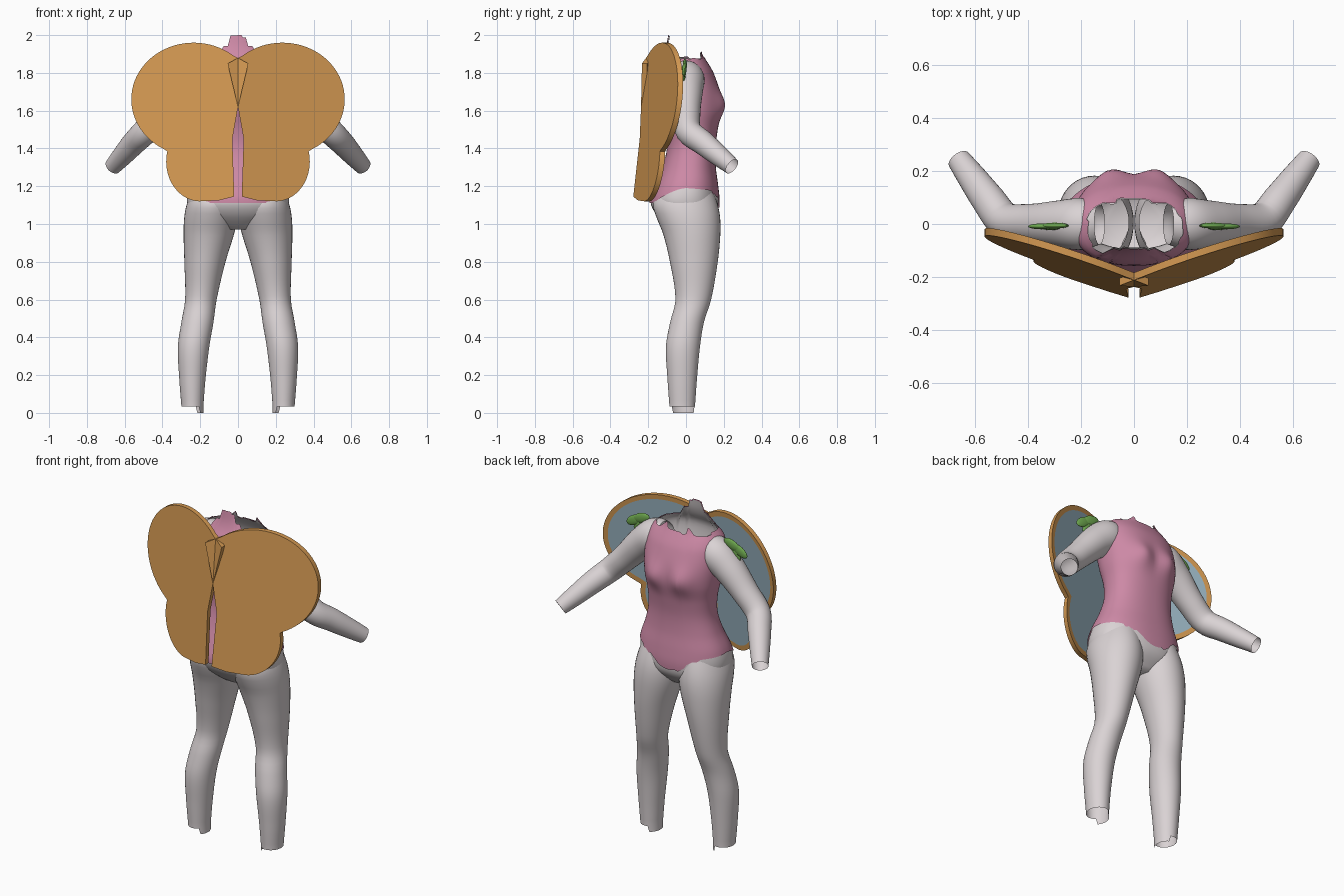
import bpy, bmesh, math, random
from mathutils import Vector

if "Cube" in bpy.data.objects:
    bpy.data.objects.remove(bpy.data.objects["Cube"])

random.seed(4)
PI = math.pi


def material(name, rgb):
    m = bpy.data.materials.new(name)
    m.diffuse_color = (*rgb, 1)
    m.use_nodes = True
    m.node_tree.nodes["Principled BSDF"].inputs["Base Color"].default_value = m.diffuse_color
    return m


SKIN = material("pale_grey", (0.70, 0.65, 0.66))
PINK = material("rose_pink", (0.61, 0.25, 0.38))
ORANGE = material("toasted_orange", (0.66, 0.32, 0.085))
BLUE = material("soft_blue", (0.33, 0.47, 0.55))
GREEN = material("leaf_green", (0.16, 0.40, 0.08))


def interp(table, t):
    """Smooth interpolation of rows (key, values...) at key t."""
    n = len(table)
    t = min(max(t, table[0][0]), table[-1][0])
    i = next((k for k in range(n - 1) if t <= table[k + 1][0]), n - 2)

    def slope(k, c):
        a, b = table[max(k - 1, 0)], table[min(k + 1, n - 1)]
        return (b[c] - a[c]) / (b[0] - a[0])
    p, q = table[i], table[i + 1]
    h = q[0] - p[0]
    u = (t - p[0]) / h
    return [p[c] * (2*u**3 - 3*u**2 + 1) + q[c] * (3*u**2 - 2*u**3)
            + h * (slope(i, c) * (u**3 - 2*u**2 + u) + slope(i + 1, c) * (u**3 - u**2))
            for c in range(1, len(p))]


def finish(name, bm, mats, angle=50):
    bmesh.ops.recalc_face_normals(bm, faces=bm.faces)
    me = bpy.data.meshes.new(name)
    bm.to_mesh(me)
    bm.free()
    for m in mats:
        me.materials.append(m)
    ob = bpy.data.objects.new(name, me)
    bpy.context.collection.objects.link(ob)
    bpy.ops.object.select_all(action='DESELECT')
    ob.select_set(True)
    bpy.context.view_layer.objects.active = ob
    bpy.ops.object.shade_smooth_by_angle(angle=math.radians(angle))
    return ob


def loft(name, rings, mat, cap_start=False):
    """Skin a list of equal closed rings."""
    bm = bmesh.new()
    rows = [[bm.verts.new(p) for p in r] for r in rings]
    n = len(rows[0])
    for a, b in zip(rows, rows[1:]):
        for j in range(n):
            k = (j + 1) % n
            bm.faces.new((a[j], a[k], b[k], b[j]))
    if cap_start:
        bm.faces.new(rows[0])
    return finish(name, bm, [mat])


# Torso profile: height, half width, back y, front y
TORSO = [(0.97, 0.10, -0.07, 0.09), (1.02, 0.20, -0.13, 0.14), (1.06, 0.25, -0.165, 0.165),
         (1.12, 0.270, -0.188, 0.172), (1.2, 0.260, -0.162, 0.165), (1.3, 0.222, -0.12, 0.152),
         (1.4, 0.197, -0.095, 0.150), (1.5, 0.198, -0.10, 0.162), (1.6, 0.215, -0.125, 0.178),
         (1.7, 0.224, -0.145, 0.172), (1.8, 0.222, -0.152, 0.140), (1.85, 0.205, -0.145, 0.112),
         (1.89, 0.165, -0.120, 0.088), (1.94, 0.12, -0.10, 0.082), (2.0, 0.10, -0.088, 0.08)]


def torso_point(a, z, grow):
    w, yb, yf = interp(TORSO, z)
    c, s = math.cos(a), math.sin(a)
    e = 2 / 2.3
    x = (w + grow) * math.copysign(abs(c) ** e, c)
    y = (yb + yf) / 2 + ((yf - yb) / 2 + grow) * math.copysign(abs(s) ** e, s)
    if s > 0:   # bust
        y += 0.032 * s * math.exp(-((abs(x) - 0.095) / 0.065) ** 2 - ((z - 1.63) / 0.07) ** 2)
    return (x, y, z)


N = 96
ANGLES = [2 * PI * j / N for j in range(N)]
JAG = [random.uniform(-1, 1) for _ in range(N // 3)]


def torn(j):
    return JAG[j // 3]


def neckline(j):
    a = ANGLES[j]
    back, front = a - 1.5 * PI, abs(a - 0.5 * PI)
    z = 1.880 + 0.007 * torn(j)
    z += 0.06 * (abs(back) < 0.62) + 0.054 * (abs(back) < 0.33)
    return z + 0.035 * math.exp(-((front - 0.45) / 0.1) ** 2)


def hem(j):
    a = ANGLES[j]
    s, d = math.sin(a), abs(a - 0.5 * PI)
    if s < 0:
        return 1.19 - 0.08 * min(1, -s * 1.15) ** 1.5
    return 1.19 - 0.015 * s - 0.10 * math.exp(-(d / 0.42) ** 2) + 0.016 * torn(j) * (d < 0.7)


def torso_rings(low, high, grow, rows):
    return [[torso_point(a, low(j) + (high(j) - low(j)) * i / rows, grow)
             for j, a in enumerate(ANGLES)] for i in range(rows + 1)]


# Body shell and leotard over it
loft("torso", torso_rings(lambda j: 0.97, lambda j: neckline(j) - 0.004, 0, 48), SKIN, True)
loft("leotard", torso_rings(hem, neckline, 0.006, 44), PINK)

# Leg profile: height, inner x, outer x, back y, front y
LEG = [(0.04, 0.183, 0.300, -0.088, 0.048), (0.18, 0.172, 0.311, -0.098, 0.058),
       (0.35, 0.152, 0.318, -0.106, 0.074), (0.48, 0.130, 0.300, -0.084, 0.095),
       (0.6, 0.113, 0.280, -0.056, 0.133), (0.8, 0.066, 0.284, -0.085, 0.168),
       (0.95, 0.020, 0.288, -0.122, 0.182), (1.04, 0.002, 0.284, -0.158, 0.180),
       (1.11, 0.004, 0.270, -0.174, 0.166), (1.2, 0.02, 0.235, -0.125, 0.135)]
# Arm path: key, centre x, y, z, radius
ARM = [(0.0, 0.13, 0.0, 1.785, 0.078), (0.15, 0.20, 0.0, 1.765, 0.098), (0.3, 0.285, 0.0, 1.70, 0.089),
       (0.5, 0.40, 0.002, 1.58, 0.074), (0.64, 0.49, 0.015, 1.49, 0.069),
       (0.75, 0.55, 0.09, 1.43, 0.064), (0.88, 0.61, 0.172, 1.363, 0.055), (1.0, 0.662, 0.243, 1.305, 0.045)]

# Wing outline in x and z: scalloped upper and lower lobes
wing = [(0.235 + 0.33 * math.cos(t), 1.66 + 0.30 * math.sin(t))
        for t in [math.radians(-62 + 191 * i / 40) for i in range(41)]]
wing += [(-0.055, 1.85), (0.0, 1.62), (0.03, 1.45), (0.02, 1.145), (0.10, 1.125)]
wing += [(0.2 + 0.18 * math.cos(t), 1.33 + 0.21 * math.sin(t))
         for t in [math.radians(-88 + 103 * i / 20) for i in range(21)]]

for side, s in (("left", -1), ("right", 1)):
    # Leg with a torn, open ankle
    rings = []
    for i in range(41):
        z = 0.04 + 1.16 * i / 40
        x0, x1, y0, y1 = interp(LEG, z)
        rings.append([(s * ((x0 + x1) / 2 + (x1 - x0) / 2 * math.cos(a)),
                       (y0 + y1) / 2 + (y1 - y0) / 2 * math.sin(a), z)
                      for a in [2 * PI * k / 40 for k in range(40)]])
    flap = [(x, y, 0.0 if abs(x) < 0.228 and -0.07 < y < 0.042 else 0.034) for x, y, z in rings[0]]
    loft(side + "_leg", [flap] + rings, SKIN)

    # Arm with an open wrist
    rings = []
    for i in range(37):
        t = i / 36
        x, y, z, r = interp(ARM, t)
        b, a = interp(ARM, t + 0.01), interp(ARM, t - 0.01)
        d = (Vector(b[:3]) - Vector(a[:3])).normalized()
        u = d.cross(Vector((0, 1, 0.3))).normalized()
        v = d.cross(u)
        ring = [Vector((x, y, z)) + r * (u * math.cos(k * PI / 16) + v * math.sin(k * PI / 16))
                for k in range(32)]
        rings.append([(s * p.x, p.y, p.z) for p in ring])
    loft(side + "_arm", rings, SKIN)

    # Tilted wing slab with a blue panel set into the body side
    bm = bmesh.new()
    outer = [bm.verts.new((s * x, -0.40 + 0.33 * x + 0.1 * z, z)) for x, z in wing]
    inner = [bm.verts.new(v.co + Vector((0, 0.028, 0))) for v in outer]
    bm.faces.new(outer)
    panel = bm.faces.new(inner)
    for j in range(len(outer)):
        k = (j + 1) % len(outer)
        bm.faces.new((outer[j], outer[k], inner[k], inner[j]))
    bmesh.ops.recalc_face_normals(bm, faces=bm.faces)
    bmesh.ops.inset_region(bm, faces=[panel], thickness=0.028, use_even_offset=True)
    panel.material_index = 1
    finish(side + "_wing", bm, [ORANGE, BLUE], 30)

    # Shoulder leaves
    for n, (x, z, turn) in enumerate([(0.300, 1.842, 20), (0.350, 1.815, 30), (0.315, 1.800, 55)]):
        bm = bmesh.new()
        bmesh.ops.create_uvsphere(bm, u_segments=20, v_segments=12, radius=1)
        t = math.radians(turn)
        for v in bm.verts:
            lx, ly, lz = v.co.x * 0.056, v.co.y * 0.011, v.co.z * 0.028
            v.co = (s * (x + lx * math.cos(t) + lz * math.sin(t)),
                    -0.006 - 0.003 * n + ly,
                    z - lx * math.sin(t) + lz * math.cos(t))
        finish(f"{side}_leaf_{n + 1}", bm, [GREEN])
